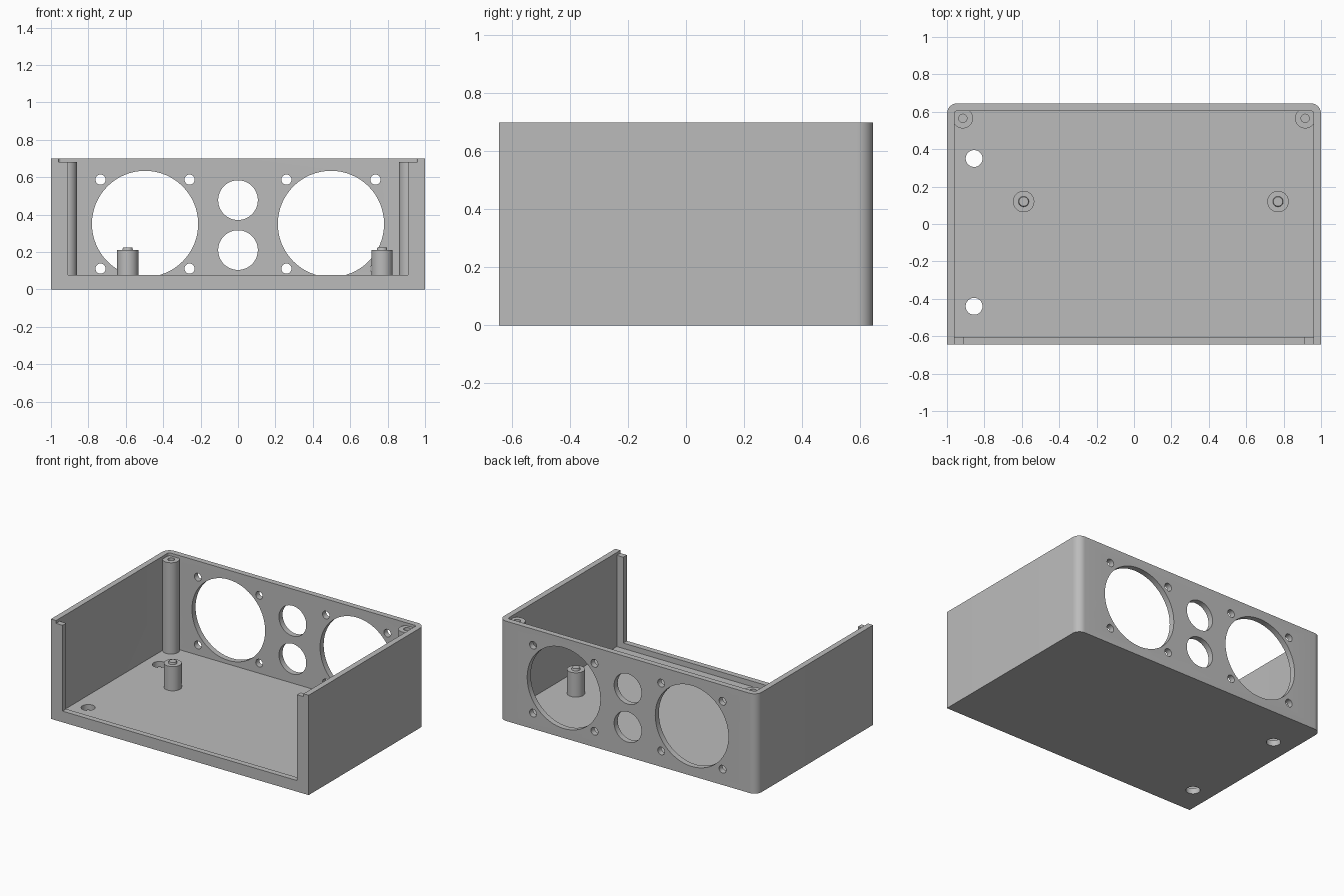
import bpy, bmesh, math
from mathutils import Matrix, Vector

if "Cube" in bpy.data.objects:
    bpy.data.objects.remove(bpy.data.objects["Cube"])

HX, HY, H = 1.0, 0.645, 0.70      # half width, half depth, height
WALL, LEDGE = 0.04, 0.68          # wall thickness, lid ledge height

grey = bpy.data.materials.new("plain grey")
grey.use_nodes = True
grey.diffuse_color = (0.5, 0.5, 0.5, 1)
grey.node_tree.nodes["Principled BSDF"].inputs["Base Color"].default_value = (0.5, 0.5, 0.5, 1)


def finish(bm, name):
    bmesh.ops.recalc_face_normals(bm, faces=bm.faces)
    mesh = bpy.data.meshes.new(name)
    bm.to_mesh(mesh)
    bm.free()
    mesh.materials.append(grey)
    obj = bpy.data.objects.new(name, mesh)
    bpy.context.collection.objects.link(obj)
    return obj


def tray_block(name, hx, y0, y1, z0, z1, radius=0.0):
    """Block whose two rear vertical corners are rounded."""
    pts = [(-hx, y0), (hx, y0)]
    if radius:
        for side, start in ((1, 0), (-1, 90)):
            for i in range(11):
                a = math.radians(start + i * 9)
                pts.append((side * (hx - radius) + radius * math.cos(a),
                            y1 - radius + radius * math.sin(a)))
    else:
        pts += [(hx, y1), (-hx, y1)]
    bm = bmesh.new()
    face = bm.faces.new([bm.verts.new((x, y, z0)) for x, y in pts])
    up = bmesh.ops.extrude_face_region(bm, geom=[face])["geom"]
    bmesh.ops.translate(bm, vec=(0, 0, z1 - z0),
                        verts=[v for v in up if isinstance(v, bmesh.types.BMVert)])
    return finish(bm, name)


def cylinder(name, center, radius, depth, axis="Z", top=None, sides=64):
    bm = bmesh.new()
    turn = Matrix.Rotation(math.pi / 2, 4, "X") if axis == "Y" else Matrix()
    bmesh.ops.create_cone(bm, cap_ends=True, segments=sides, radius1=radius,
                          radius2=radius if top is None else top, depth=depth,
                          matrix=Matrix.Translation(Vector(center)) @ turn)
    return finish(bm, name)


def cut(target, cutter):
    cutter.hide_render = True
    mod = target.modifiers.new("cut", "BOOLEAN")
    mod.operation, mod.solver, mod.object = "DIFFERENCE", "EXACT", cutter
    bpy.context.view_layer.objects.active = target
    bpy.ops.object.modifier_apply(modifier=mod.name)
    bpy.data.objects.remove(cutter)


def post(name, x, y, radius, z0, z1, top=None):
    return cylinder(name, (x, y, (z0 + z1) / 2), radius, z1 - z0, top=top)


# Tray shell: hollow, lid rebate and open front
shell = tray_block("case_shell", HX, -HY, HY, 0, H, 0.055)
cut(shell, tray_block("cavity", HX - WALL, -HY + WALL, HY - WALL, WALL, H + 0.1, 0.015))
cut(shell, tray_block("lid_rebate", HX - WALL, -HY - 0.1, 0, LEDGE, H + 0.1))
cut(shell, tray_block("front_opening", 0.91, -HY - 0.1, -HY + WALL + 0.05, 0.078, H + 0.1))

# Rear wall: large openings with screw holes, and two middle ports
rear = [(0, 0.477, 0.106), (0, 0.21, 0.106)]
for side in (-1, 1):
    cx = side * 0.497
    rear.append((cx, 0.35, 0.284))
    rear += [(cx + dx, 0.349 + dz, 0.027) for dx in (-0.238, 0.238) for dz in (-0.238, 0.238)]
for x, z, r in rear:
    cut(shell, cylinder("rear_hole", (x, HY - WALL / 2, z), r, 0.1, "Y"))

# Floor holes
for y in (0.35, -0.44):
    cut(shell, cylinder("floor_hole", (-0.855, y, WALL / 2), 0.045, 0.1))

parts = [shell]

# Rear corner screw pillars
for side, label in ((1, "left"), (-1, "right")):
    x, y = side * 0.915, 0.565
    pillar = post(label + "_screw_pillar", x, y, 0.054, 0.03, LEDGE)
    cut(pillar, post("screw_hole", x, y, 0.022, 0.35, H + 0.1))
    parts.append(pillar)

# Board standoffs with locating pins
for x, label in ((0.77, "left"), (-0.59, "right")):
    parts.append(post(label + "_standoff", x, 0.12, 0.057, 0.03, 0.21))
    parts.append(post(label + "_standoff_pin", x, 0.12, 0.029, 0.205, 0.224, 0.025))

# Smooth round surfaces, keep edges sharp
bpy.ops.object.select_all(action="DESELECT")
for obj in parts:
    obj.select_set(True)
bpy.context.view_layer.objects.active = shell
bpy.ops.object.shade_smooth_by_angle(angle=math.radians(30))
